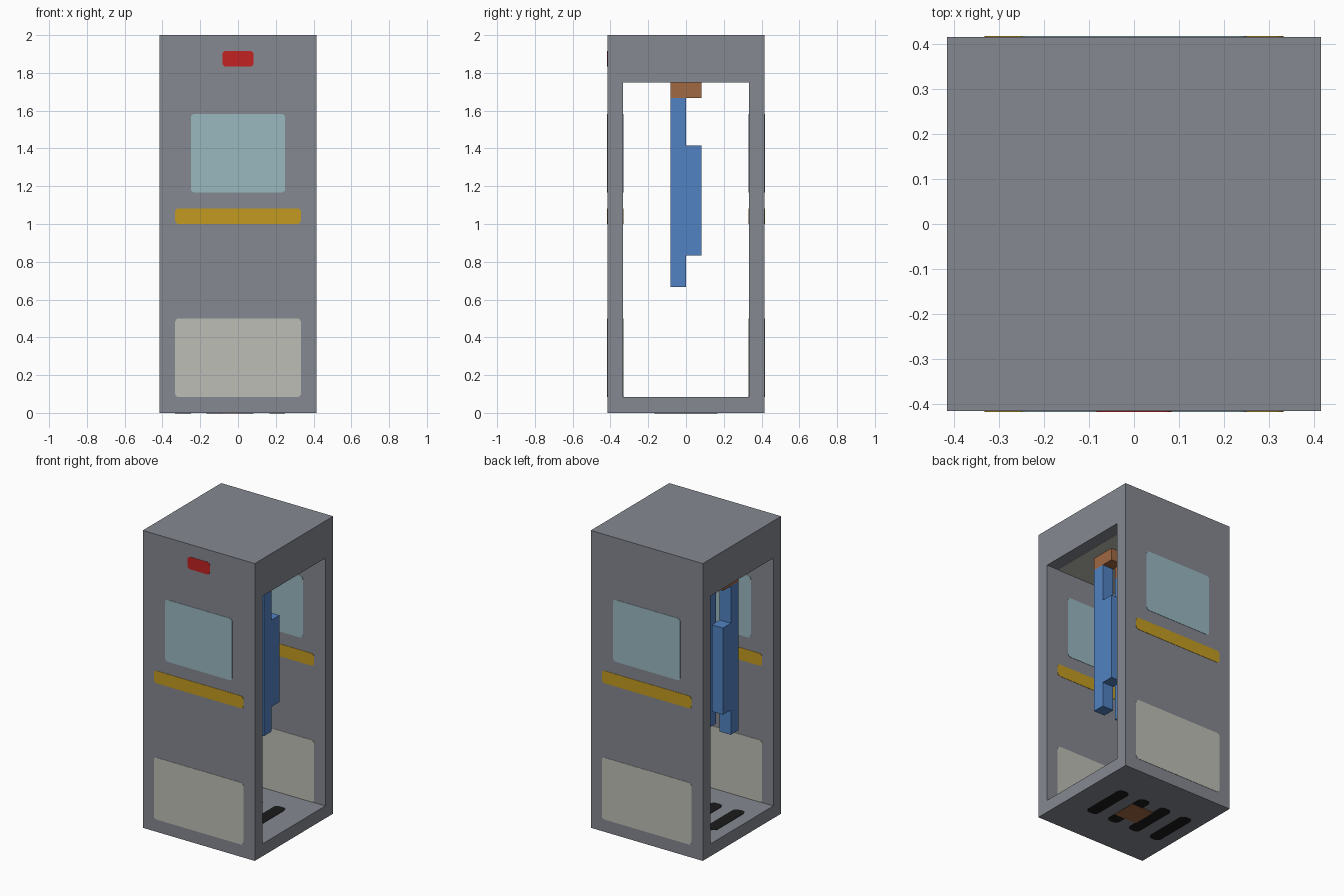
import bpy
import bmesh
import math
from mathutils import Vector

cube = bpy.data.objects.get("Cube")
if cube:
    bpy.data.objects.remove(cube, do_unlink=True)

U = 1 / 12          # grid step used by the whole booth
LIFT = 0.002        # how far painted plates stand off a surface


def srgb(c):
    c /= 255
    return c / 12.92 if c <= 0.04045 else ((c + 0.055) / 1.055) ** 2.4


def material(name, r, g, b):
    m = bpy.data.materials.new(name)
    col = (srgb(r), srgb(g), srgb(b), 1)
    m.diffuse_color = col
    m.use_nodes = True
    m.node_tree.nodes["Principled BSDF"].inputs["Base Color"].default_value = col
    return m


GREY = material("steel grey", 133, 136, 144)
GLASS = material("window teal", 153, 184, 192)
YELLOW = material("stripe yellow", 194, 154, 32)
WHITE = material("off white", 190, 190, 183)
RED = material("lamp red", 194, 34, 34)
BLUE = material("cloth blue", 82, 130, 194)
BROWN = material("wood brown", 160, 104, 66)
BLACK = material("vent black", 27, 27, 27)


def finish(bm, name, mat):
    bmesh.ops.recalc_face_normals(bm, faces=bm.faces)
    me = bpy.data.meshes.new(name)
    bm.to_mesh(me)
    bm.free()
    me.materials.append(mat)
    ob = bpy.data.objects.new(name, me)
    bpy.context.collection.objects.link(ob)
    return ob


def prism(name, profile, base, u_axis, v_axis, depth, mat):
    """Extrude a 2D profile, laid on two axes at a base point, along depth."""
    bm = bmesh.new()
    vs = [bm.verts.new(base + u_axis * u + v_axis * v) for u, v in profile]
    face = bm.faces.new(vs)
    ext = bmesh.ops.extrude_face_region(bm, geom=[face])
    moved = [g for g in ext["geom"] if isinstance(g, bmesh.types.BMVert)]
    bmesh.ops.translate(bm, verts=moved, vec=depth)
    return finish(bm, name, mat)


def rounded(u0, u1, v0, v1, r, steps=4):
    """Rounded rectangle outline in grid steps."""
    pts = []
    for i, (cu, cv) in enumerate([(u1 - r, v1 - r), (u0 + r, v1 - r),
                                  (u0 + r, v0 + r), (u1 - r, v0 + r)]):
        for k in range(steps + 1):
            a = math.pi / 2 * (i + k / steps)
            pts.append(((cu + r * math.cos(a)) * U, (cv + r * math.sin(a)) * U))
    return pts


X, Y, Z = Vector((1, 0, 0)), Vector((0, 1, 0)), Vector((0, 0, 1))


def wall_plate(name, rect, y, mat, r=0.25):
    prism(name, rounded(*rect, r), Y * (y * U - LIFT), X, Z, Y * 2 * LIFT, mat)


def level_plate(name, rect, z, mat, r=0.25, lift=LIFT):
    prism(name, rounded(*rect, r), Z * (z * U - lift), X, Y, Z * 2 * lift, mat)


# Booth shell: a rectangular tube open towards both sides
bm = bmesh.new()
rings = []
for x in (-5, 5):
    for y, z0, z1 in ((5, 0, 24), (4, 1, 21)):
        corners = ((-y, z0), (y, z0), (y, z1), (-y, z1))
        rings.append([bm.verts.new((x * U, a * U, b * U)) for a, b in corners])
outer_l, inner_l, outer_r, inner_r = rings
for a, b in ((outer_l, inner_l), (outer_r, inner_r),
             (outer_l, outer_r), (inner_l, inner_r)):
    for i in range(4):
        j = (i + 1) % 4
        bm.faces.new((a[i], a[j], b[j], b[i]))
finish(bm, "booth_shell", GREY)

# Window, stripe and lower panel on both faces of both walls
for label, y in (("front_outer", -5), ("front_inner", -4),
                 ("back_inner", 4), ("back_outer", 5)):
    wall_plate(label + "_window", (-3, 3, 14, 19), y, GLASS)
    wall_plate(label + "_stripe", (-4, 4, 12, 13), y, YELLOW)
    wall_plate(label + "_lower_panel", (-4, 4, 1, 6), y, WHITE)

# Red sign light above the front window
wall_plate("front_sign_light", (-1, 1, 22, 23), -5, RED)

# Ceiling light panel
level_plate("ceiling_light", (-4, 4, -4, 4), 21, WHITE)

# Hanging garments, each with a hanger and a floor vent beneath
coat = [(-1, 8), (0, 8), (0, 10), (1, 10), (1, 17), (0, 17), (0, 20), (-1, 20)]
hanger = [(-1, 20), (1, 20), (1, 21), (-1, 21)]
for n, x in enumerate((2, 0, -2, -4), 1):
    for name, shape, mat in (("hanging_coat", coat, BLUE), ("hanger", hanger, BROWN)):
        prism(f"{name}_{n}", [(a * U, b * U) for a, b in shape],
              X * x * U, Y, Z, X * U, mat)
    level_plate(f"floor_vent_top_{n}", (x, x + 1, -2, 2), 1, BLACK, 0.35)
    level_plate(f"floor_vent_bottom_{n}", (x, x + 1, -2, 2), 0, BLACK, 0.35)

# Wooden plate under the floor
level_plate("underside_plate", (-1, 1, -1, 1), 0, BROWN, 0.05, 0.004)
